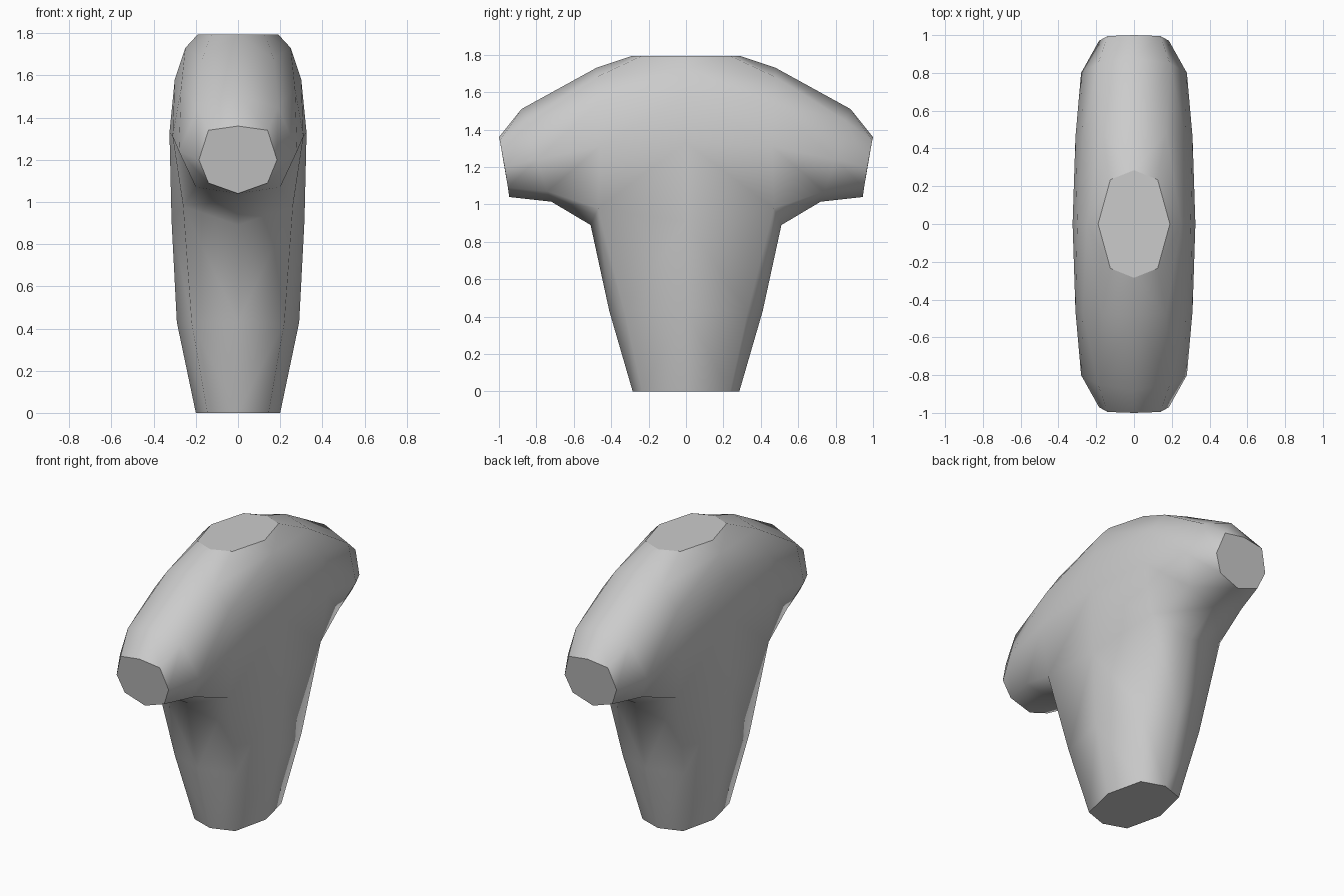
import bpy, bmesh

if "Cube" in bpy.data.objects:
    bpy.data.objects.remove(bpy.data.objects["Cube"])

# One quarter of the torso (x >= 0, y >= 0), as short rows of cross-section points
side = [(.19, 0, 1.795), (.25, 0, 1.73), (.30, 0, 1.58), (.325, 0, 1.33),
        (.315, 0, .91), (.29, 0, .43), (.20, 0, 0)]                    # centre of flank
neck = [(.125, .235, 1.795), (0, .285, 1.795)]
shoulder = [(0, .48, 1.73), (.17, .48, 1.68), (.27, .47, 1.54),
            (.31, .46, 1.31), (.26, .47, .98), (0, .51, .89)]
upper_arm = [(0, .88, 1.51), (.19, .85, 1.45), (.28, .80, 1.24),
             (.20, .74, 1.07), (0, .72, 1.015)]
cuff = [(0, 1.0, 1.36), (.14, .995, 1.34), (.185, .97, 1.20),
        (.14, .952, 1.09), (0, .945, 1.04)]
waist = [(.22, .33, .43), (0, .41, .43)]
hem = [(.145, .235, 0), (0, .285, 0)]


def strip(a, b):
    """Quads between two rows of equal length."""
    return [(a[i], a[i + 1], b[i + 1], b[i]) for i in range(len(a) - 1)]


s = shoulder
faces = strip([neck[1], neck[0], side[0]], [s[0], s[1], side[1]])       # neck base
faces += strip(side[1:5], s[1:5])                                       # flank
faces += strip(side[4:], [s[4], waist[0], hem[0]])                      # lower flank
faces += strip([s[4], waist[0], hem[0]], [s[5], waist[1], hem[1]])      # belly
faces += strip(s[:2], upper_arm[:2]) + [(s[1], s[2], upper_arm[1])]     # arm root
faces += strip(s[2:], upper_arm[1:])
faces += strip(upper_arm, cuff)                                         # arm end

# Mirror the quarter into all four quadrants and weld
bm = bmesh.new()
for sx in (1, -1):
    for sy in (1, -1):
        for f in faces:
            bm.faces.new([bm.verts.new((x * sx, y * sy, z)) for x, y, z in f])
bmesh.ops.remove_doubles(bm, verts=bm.verts[:], dist=0.0005)
for f in bm.faces:
    f.smooth = True

# Flat caps on neck, arms and base, with sharp rims
rims = [e for e in bm.edges if e.is_boundary]
for e in rims:
    e.smooth = False
for f in bmesh.ops.holes_fill(bm, edges=rims, sides=0)["faces"]:
    f.smooth = False
bmesh.ops.recalc_face_normals(bm, faces=bm.faces[:])

mesh = bpy.data.meshes.new("torso")
bm.to_mesh(mesh)
bm.free()
torso = bpy.data.objects.new("torso", mesh)
bpy.context.collection.objects.link(torso)
